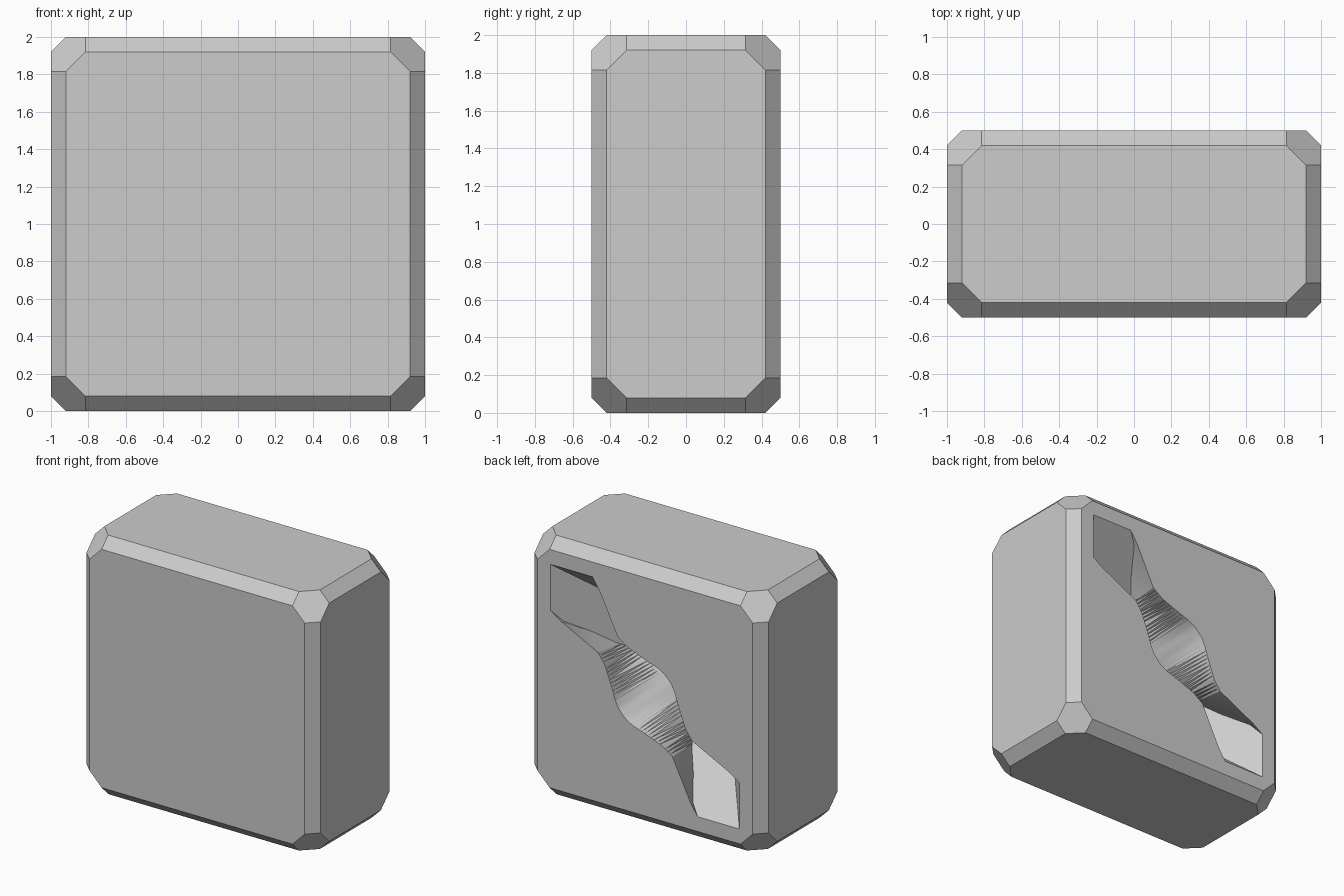
import bpy, bmesh, math
from itertools import permutations, product
from mathutils import Vector

if "Cube" in bpy.data.objects:
    bpy.data.objects.remove(bpy.data.objects["Cube"], do_unlink=True)

grey = bpy.data.materials.new("light grey")
grey.use_nodes = True
COLOUR = (0.604, 0.604, 0.604, 1)
grey.diffuse_color = COLOUR
grey.node_tree.nodes["Principled BSDF"].inputs["Base Color"].default_value = COLOUR


def finish(bm, name):
    """Turn a bmesh into a named object."""
    bmesh.ops.recalc_face_normals(bm, faces=bm.faces)
    mesh = bpy.data.meshes.new(name)
    bm.to_mesh(mesh)
    bm.free()
    mesh.materials.append(grey)
    ob = bpy.data.objects.new(name, mesh)
    bpy.context.collection.objects.link(ob)
    return ob


def hull(points, name):
    """Convex solid around a set of points, with flat faces merged."""
    bm = bmesh.new()
    for p in points:
        bm.verts.new(p)
    bmesh.ops.convex_hull(bm, input=bm.verts)
    bmesh.ops.dissolve_limit(bm, angle_limit=math.radians(1),
                             verts=bm.verts, edges=bm.edges)
    return finish(bm, name)


def boolean(target, tool, operation):
    """Apply a boolean and discard the tool."""
    tool.hide_render = True
    mod = target.modifiers.new("cut", "BOOLEAN")
    mod.operation = operation
    mod.solver = "EXACT"
    mod.object = tool
    select(target)
    bpy.ops.object.modifier_apply(modifier=mod.name)
    bpy.data.objects.remove(tool, do_unlink=True)


def select(ob):
    bpy.ops.object.select_all(action="DESELECT")
    ob.select_set(True)
    bpy.context.view_layer.objects.active = ob


def lerp_table(table, s):
    """Read a width table at distance s from the middle."""
    for (a, va), (b, vb) in zip(table, table[1:]):
        if s <= b:
            return va + (vb - va) * (s - a) / (b - a)
    return table[-1][1]


# Block: chamfered edges and cut corners
HALF = Vector((1, 0.5, 1))
corner = [Vector(p) for p in permutations((0, 0.08, 0.185))]
points = []
for sign in product((-1, 1), repeat=3):
    for inset in corner:
        p = HALF - inset
        points.append((p.x * sign[0], p.y * sign[1], 1 + p.z * sign[2]))
block = hull(points, "block")

# Groove cutter: a diagonal bow-tie slot that flares inward at its ends
RIM = [(0, 0.27), (0.05, 0.268), (0.106, 0.25), (0.175, 0.215), (0.25, 0.18),
       (0.35, 0.135), (0.45, 0.118), (0.78, 0.23), (0.88, 0.25), (1.25, 0.36)]
DEEP = [(0, 0.14), (0.12, 0.15), (0.25, 0.18), (0.35, 0.22),
        (0.45, 0.28), (0.78, 0.51), (0.88, 0.55), (1.25, 0.68)]
DEPTH = 0.45
half_stations = sorted({round(i * 0.025, 3) for i in range(19)}
                       | {s for s, _ in RIM})
stations = [-s for s in reversed(half_stations) if s > 0] + half_stations

bm = bmesh.new()
rings = []
for s in stations:
    rim, deep = lerp_table(RIM, abs(s)), lerp_table(DEEP, abs(s))
    side = [(rim, -0.1), (rim, 0), (deep, DEPTH)]
    floor = [(deep * math.cos(a), DEPTH + 0.12 * math.sin(a))
             for a in (math.pi * i / 8 for i in range(1, 8))]
    section = side + floor + [(-t, d) for t, d in reversed(side)]
    rings.append([bm.verts.new(((s - t) / math.sqrt(2), 0.5 - d,
                                1 + (s + t) / math.sqrt(2)))
                  for t, d in section])
for a, b in zip(rings, rings[1:]):
    for i in range(len(a)):
        j = (i + 1) % len(a)
        bm.faces.new((a[i], a[j], b[j], b[i]))
for end in (rings[0], rings[-1]):
    bm.faces.new(end)
bmesh.ops.triangulate(bm, faces=bm.faces)
groove = finish(bm, "groove_cutter")

# Sloping end facets: limit the groove to a four-sided pyramid
EDGE, SLOPE, LIFT = 0.806, 1.2, 0.1
base = EDGE + LIFT / SLOPE
pyramid = hull([(x * base, 0.5 + LIFT, 1 + z * base)
                for x, z in product((-1, 1), repeat=2)]
               + [(0, 0.5 - EDGE * SLOPE, 1)], "pyramid_cutter")
boolean(groove, pyramid, "INTERSECT")
boolean(block, groove, "DIFFERENCE")

# Smooth the curved pocket, keep the facets crisp
select(block)
bpy.ops.object.shade_smooth_by_angle(angle=math.radians(25))
